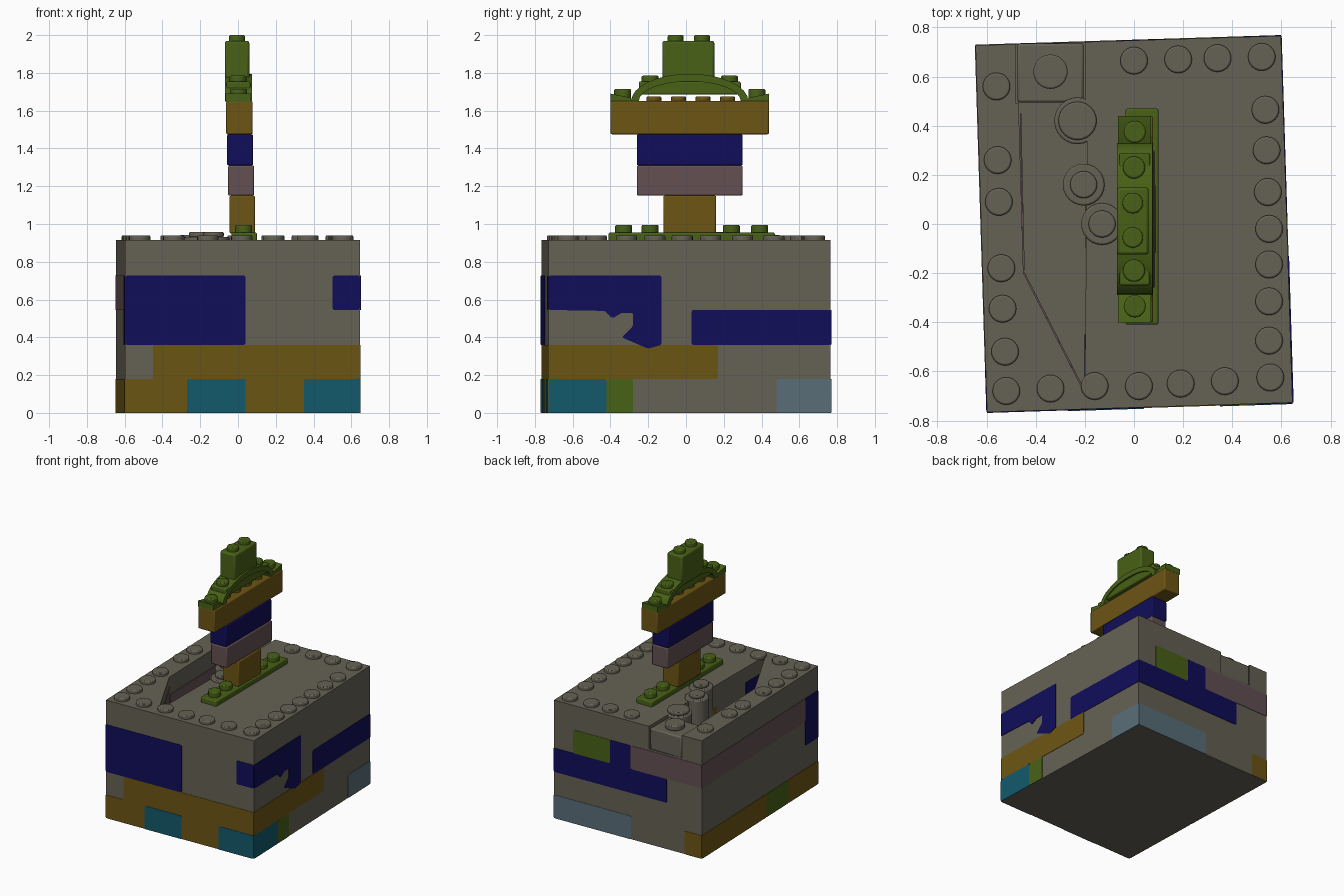
import bpy, bmesh, math
from mathutils import Matrix, Vector

if "Cube" in bpy.data.objects:
    bpy.data.objects.remove(bpy.data.objects["Cube"], do_unlink=True)


def material(name, rgb):
    m = bpy.data.materials.new(name)
    m.use_nodes = True
    m.diffuse_color = (*rgb, 1)
    m.node_tree.nodes["Principled BSDF"].inputs["Base Color"].default_value = (*rgb, 1)
    return m


GRAY = material("warm gray", (.13, .12, .09))
OCHRE = material("ochre", (.15, .09, .007))
GREEN = material("olive green", (.065, .12, .008))
BLUE = material("deep blue", (.005, .004, .1))
TEAL = material("teal", (.006, .1, .145))
PINK = material("dusty pink", (.125, .08, .085))
PALE = material("pale blue", (.1, .155, .19))
made = []


def finish(bm, name, mat, bevel=0):
    bmesh.ops.recalc_face_normals(bm, faces=bm.faces)
    me = bpy.data.meshes.new(name)
    bm.to_mesh(me)
    bm.free()
    ob = bpy.data.objects.new(name, me)
    bpy.context.collection.objects.link(ob)
    me.materials.append(mat)
    if bevel:
        mod = ob.modifiers.new("soft edges", 'BEVEL')
        mod.width, mod.segments, mod.limit_method = bevel, 2, 'ANGLE'
    made.append(ob)
    return ob


def prism(name, mat, points, push, bevel=0, corner=0):
    """Extrude a flat polygon, optionally with rounded outline corners."""
    bm = bmesh.new()
    face = bm.faces.new([bm.verts.new(p) for p in points])
    if corner:
        bmesh.ops.bevel(bm, geom=bm.verts[:], offset=corner, segments=2,
                        affect='VERTICES', profile=.5)
    out = bmesh.ops.extrude_face_region(bm, geom=bm.faces[:])
    bmesh.ops.translate(bm, vec=push,
                        verts=[v for v in out["geom"] if isinstance(v, bmesh.types.BMVert)])
    return finish(bm, name, mat, bevel)


def brick(name, mat, x, y, z, bevel=.008):
    pts = [(x[0], y[0], z[0]), (x[1], y[0], z[0]), (x[1], y[1], z[0]), (x[0], y[1], z[0])]
    return prism(name, mat, pts, (0, 0, z[1] - z[0]), bevel)


def stud(name, mat, x, y, z0, z1, r=.045):
    bm = bmesh.new()
    bmesh.ops.create_cone(bm, cap_ends=True, segments=24, radius1=r, radius2=r, depth=z1 - z0,
                          matrix=Matrix.Translation((x, y, (z0 + z1) / 2)))
    return finish(bm, name, mat, .007)


# Box body, turned slightly, with a pit and a rear notch cut into the top
HX, HY, TOP = .622, .747, .915
TURN = Matrix.Rotation(math.radians(1.8), 3, 'Z')
corners = [TURN @ Vector((sx * HX, sy * HY, 0)) for sx, sy in ((-1, -1), (1, -1), (1, 1), (-1, 1))]
body = prism("box_body", GRAY, corners, (0, 0, TOP))


def cut(target, points, depth):
    tool = prism("cutter", GRAY, points, (0, 0, depth))
    mod = target.modifiers.new("cut", 'BOOLEAN')
    mod.operation, mod.object, mod.solver = 'DIFFERENCE', tool, 'EXACT'
    deps = bpy.context.evaluated_depsgraph_get()
    me = bpy.data.meshes.new_from_object(target.evaluated_get(deps))
    target.modifiers.clear()
    target.data = me
    made.remove(tool)
    bpy.data.objects.remove(tool, do_unlink=True)


PIT = .55
cut(body, [(-.45, -.2, PIT), (-.2, -.69, PIT), (-.19, .5, PIT), (-.47, .5, PIT)], .6)
cut(body, [(-.48, .49, .74), (-.2, .49, .74), (-.2, .9, .74), (-.48, .9, .74)], .4)

# Pit contents: corner block, round columns, coloured wall panels
brick("notch_block", GRAY, (-.475, -.205), (.495, .735), (.735, .9), .01)
stud("notch_stud", GRAY, -.34, .62, .9, .94, .07)
for i, (x, y, r, rs, h) in enumerate([(-.23, .42, .095, .078, .915),
                                      (-.205, .16, .085, .055, .93), (-.13, 0, .085, .055, .93)]):
    stud(f"pit_column_{i}", GRAY, x, y, PIT, h, r)
    stud(f"pit_column_stud_{i}", GRAY, x, y, h, h + .027, rs)
prism("pit_panel_side", PINK, [(-.451, -.19, .6), (-.465, .45, .6), (-.465, .45, .78), (-.451, -.19, .78)],
      (.006, 0, 0))
prism("pit_panel_slant", PINK, [(-.45, -.2, .6), (-.21, -.67, .6), (-.21, -.67, .84), (-.45, -.2, .84)],
      (.005, .003, 0))
brick("pit_panel_blue", BLUE, (-.202, -.193), (-.64, -.45), (.62, .8), 0)
brick("pit_panel_ochre", OCHRE, (-.198, -.19), (-.1, .1), (.6, .74), 0)

# Painted brick patches on the four sides
SIDES = {"front": (0, -1), "right": (1, 0), "back": (0, 1), "left": (-1, 0)}
SHIFT = {"front": -.023, "right": -.02, "back": .023, "left": .02}


def patch(side, mat, outline, lift=.003):
    nx, ny = SIDES[side]
    half = HX if ny else HY
    pts = []
    for u, z in outline:
        u = max(-half, min(half, u + SHIFT[side]))
        p = (u, ny * (HY - .002), z) if ny else (nx * (HX - .002), u, z)
        pts.append(TURN @ Vector(p))
    prism(f"{side}_patch_{mat.name}", mat, pts, TURN @ Vector((nx, ny, 0)) * (lift + .002), 0, .01)


ROW = [0, .18, .36, .545, .727]
# side, colour, start, end, lower row, upper row, lift
for side, mat, a, b, lo, hi, lift in [
        ("front", OCHRE, -.7, .7, 0, 1, .003), ("front", OCHRE, -.45, .7, 0, 2, .003),
        ("front", TEAL, -.27, .04, 0, 1, .006), ("front", TEAL, .35, .7, 0, 1, .006),
        ("front", BLUE, -.7, .04, 2, 4, .003), ("front", BLUE, .5, .7, 3, 4, .003),
        ("right", OCHRE, -.8, .17, 1, 2, .003), ("right", TEAL, -.8, -.42, 0, 1, .003),
        ("right", GREEN, -.42, -.28, 0, 1, .003), ("right", BLUE, .03, .8, 2, 3, .003),
        ("right", PALE, .48, .8, 0, 1, .003),
        ("back", GREEN, .125, .435, 3, 4, .003), ("back", BLUE, -.35, .7, 2, 3, .003),
        ("back", BLUE, -.045, .125, 2, 4, .003), ("back", PINK, -.7, -.045, 3, 4, .003),
        ("back", PALE, -.05, .7, 0, 1, .003), ("back", OCHRE, -.7, -.5, 0, 1, .003),
        ("left", PINK, -.6, .8, 3, 4, .003), ("left", BLUE, -.8, -.6, 2, 4, .003),
        ("left", OCHRE, -.1, .8, 0, 1, .003), ("left", GREEN, -.38, -.1, 0, 1, .003),
        ("left", OCHRE, -.8, -.38, 0, 1, .003)]:
    z0, z1 = ROW[lo], ROW[hi]
    patch(side, mat, [(a, z0), (b, z0), (b, z1), (a, z1)], lift)
patch("right", BLUE, [(-.73, .545), (-.43, .54), (-.39, .5), (-.34, .53), (-.28, .53), (-.28, .46),
                      (-.34, .4), (-.2, .34), (-.13, .36), (-.13, .727), (-.73, .727)], .005)

# Rim studs
rim = [(-.52, -.68), (-.34, -.67), (-.16, -.66), (.02, -.66), (.19, -.65), (.37, -.64), (.555, -.625),
       (.55, -.475), (.55, -.315), (.55, -.165), (.55, -.02), (.545, .13), (.54, .3), (.535, .465),
       (.52, .68), (.34, .675), (.18, .67), (0, .665), (-.56, .56), (-.555, .26), (-.55, .09),
       (-.54, -.18), (-.535, -.345), (-.525, -.52)]
for i, (x, y) in enumerate(rim):
    stud(f"rim_stud_{i}", GRAY, x, y, TOP - .01, .94, .056)

# Central standing emblem, leaning slightly as it rises
brick("emblem_base", GREEN, (-.035, .1), (-.41, .47), (TOP - .01, .955))
for y in (-.33, -.19, .24, .39):
    stud("base_stud", GREEN, .03, y, .95, .995)
brick("trunk", OCHRE, (-.045, .09), (-.12, .16), (.95, 1.15))
brick("lower_course", PINK, (-.052, .085), (-.26, .3), (1.15, 1.31))
brick("upper_course", BLUE, (-.058, .08), (-.26, .3), (1.31, 1.475))
brick("crossbeam", OCHRE, (-.063, .078), (-.4, .44), (1.475, 1.65))
for i in range(4):
    stud("beam_stud", OCHRE, .005, -.17 + i * .13, 1.645, 1.675, .04)

# Green crown: infill, steps, curved band, end wedges, top block
MID = .02
brick("crown_infill", GREEN, (-.06, .065), (MID - .27, MID + .27), (1.685, 1.755))
band = []
for radius, lift in ((.31, .145), (.27, .105)):
    arc = [(MID + radius * math.cos(math.pi * i / 16), 1.65 + lift * math.sin(math.pi * i / 16))
           for i in range(17)]
    band += arc if not band else arc[::-1]
prism("crown_arch", GREEN, [(-.07, y, z) for y, z in band], (.145, 0, 0))
for s in (-1, 1):
    wedge = [(MID + s * d, z) for d, z in ((.42, 1.645), (.28, 1.645), (.32, 1.67), (.42, 1.69))]
    prism("crown_wedge", GREEN, [(-.065, y, z) for y, z in wedge], (.135, 0, 0))
    stud("wedge_stud", GREEN, .003, MID + s * .355, 1.66, 1.715)
    stud("step_stud", GREEN, 0, MID + s * .21, 1.75, 1.785)
    stud("top_stud", GREEN, -.005, MID + s * .07 - .005, 1.96, 2.0, .042)
brick("crown_block", GREEN, (-.07, .06), (-.125, .15), (1.74, 1.97), .012)

# Smooth the round parts and keep crisp edges
bpy.ops.object.select_all(action='DESELECT')
for ob in made:
    ob.select_set(True)
bpy.context.view_layer.objects.active = body
bpy.ops.object.shade_smooth_by_angle(angle=math.radians(35))
